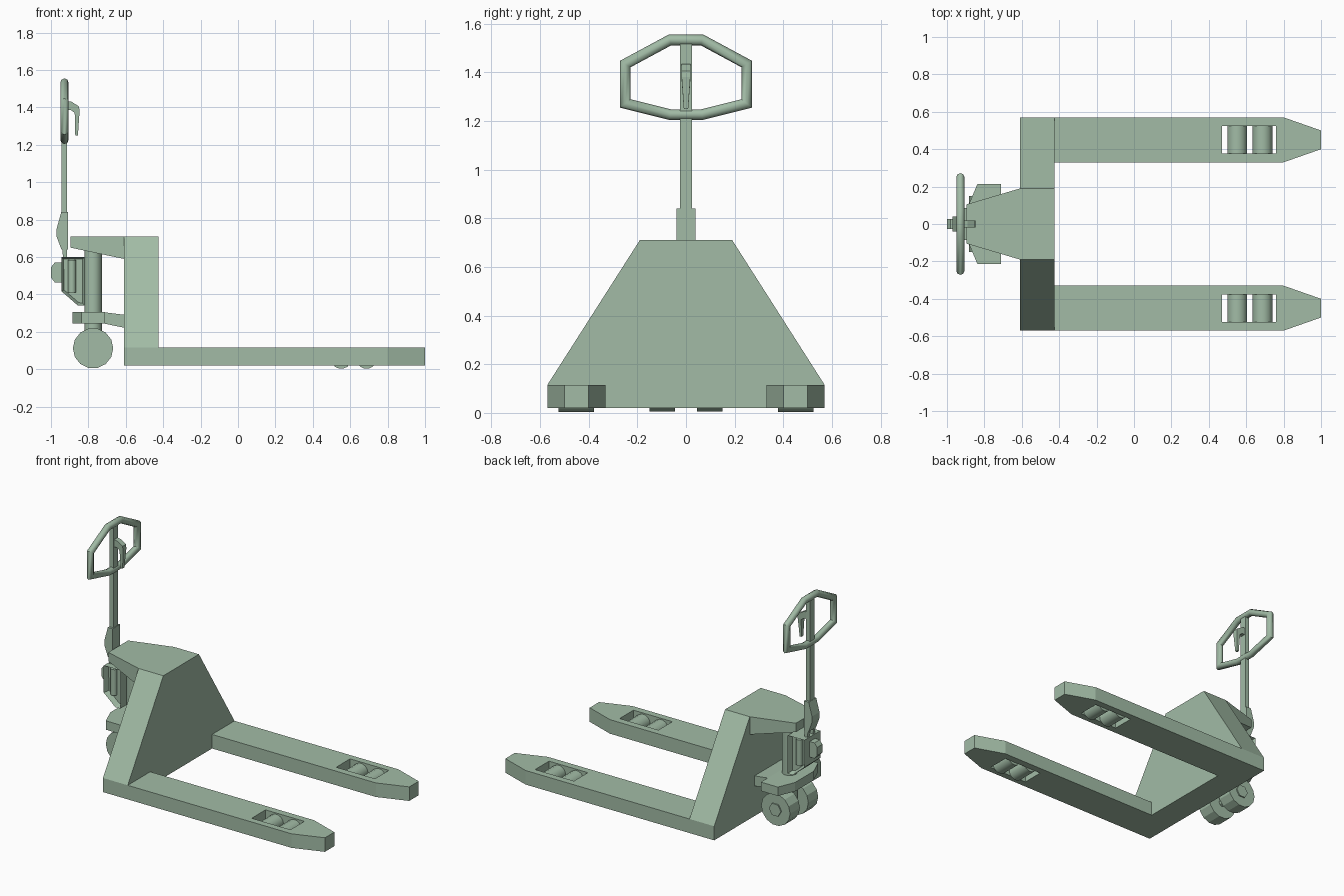
import bpy, bmesh, math
from mathutils import Vector, Matrix

if "Cube" in bpy.data.objects:
    bpy.data.objects.remove(bpy.data.objects["Cube"])

paint = bpy.data.materials.new("sage green")
paint.diffuse_color = (0.36, 0.50, 0.38, 1)
paint.use_nodes = True
paint.node_tree.nodes["Principled BSDF"].inputs["Base Color"].default_value = paint.diffuse_color


def finish(name, bm, smooth=False):
    bmesh.ops.recalc_face_normals(bm, faces=bm.faces)
    me = bpy.data.meshes.new(name)
    bm.to_mesh(me)
    bm.free()
    me.materials.append(paint)
    ob = bpy.data.objects.new(name, me)
    bpy.context.collection.objects.link(ob)
    if smooth:
        bpy.ops.object.select_all(action='DESELECT')
        bpy.context.view_layer.objects.active = ob
        ob.select_set(True)
        bpy.ops.object.shade_smooth_by_angle(angle=math.radians(50))
    return ob


def prism_bm(pts, axis, a, b):
    """Extrude a 2D profile along an axis (x: pts are yz, y: xz, z: xy)."""
    place = {'x': lambda p, t: (t, p[0], p[1]),
             'y': lambda p, t: (p[0], t, p[1]),
             'z': lambda p, t: (p[0], p[1], t)}[axis]
    bm = bmesh.new()
    lo = [bm.verts.new(place(p, a)) for p in pts]
    hi = [bm.verts.new(place(p, b)) for p in pts]
    bm.faces.new(lo)
    bm.faces.new(hi)
    n = len(pts)
    for i in range(n):
        j = (i + 1) % n
        bm.faces.new((lo[i], lo[j], hi[j], hi[i]))
    return bm


def prism(name, pts, axis, a, b):
    return finish(name, prism_bm(pts, axis, a, b))


def rod(name, c, r, a, b, axis, sides, smooth=False):
    pts = [(c[0] + r * math.cos(2 * math.pi * i / sides),
            c[1] + r * math.sin(2 * math.pi * i / sides)) for i in range(sides)]
    return finish(name, prism_bm(pts, axis, a, b), smooth)


def rect(x0, x1, y0, y1):
    return [(x0, y0), (x1, y0), (x1, y1), (x0, y1)]


# Main body: trapezoid block between the forks
prism("body", [(-.57, .02), (.57, .02), (.57, .115), (.19, .71), (-.19, .71), (-.57, .115)],
      'x', -.61, -.425)

# Forks with roller windows, rollers and axles
for s, side in ((1, "left"), (-1, "right")):
    fork = prism("fork_" + side, [(-.43, s * .33), (.8, s * .33), (1, s * .40),
                                  (1, s * .50), (.8, s * .57), (-.43, s * .57)], 'z', .02, .115)
    cutter = prism("window_cutter_" + side, rect(.47, .76, s * .377, s * .525), 'z', -.1, .3)
    cutter.hide_render = True
    cutter.hide_set(True)
    mod = fork.modifiers.new("window", 'BOOLEAN')
    mod.operation = 'DIFFERENCE'
    mod.solver = 'EXACT'
    mod.object = cutter
    for k, x in enumerate((.552, .687)):
        rod(f"fork_roller_{side}_{k}", (x, .055), .053, s * .378, s * .524, 'y', 14, True)

# Top bracket: tapers in plan and gets thinner to the rear
bm = prism_bm([(-.61, -.19), (-.61, .19), (-.895, .105), (-.895, -.105)], 'z', .59, .71)
for v in bm.verts:
    if v.co.x < -.8 and v.co.z < .65:
        v.co.z = .65
finish("top_bracket", bm)

# Lower bracket and steering plate
bm = prism_bm([(-.60, .22), (-.60, .29), (-.72, .305), (-.72, .245)], 'y', -.14, .14)
finish("lower_bracket", bm)
prism("steering_plate", [(-.71, -.215), (-.71, .215), (-.837, .215), (-.885, .1),
                         (-.885, -.1), (-.837, -.215)], 'z', .245, .305)

# Mast column and axle block
rod("mast", (-.775, 0), .047, .12, .66, 'z', 10, True)

# Steering wheels with hexagonal hubs
rod("axle", (-.775, .112), .025, -.12, .12, 'y', 8)
for s, side in ((1, "left"), (-1, "right")):
    rod("wheel_" + side, (-.775, .112), .108, s * .045, s * .15, 'y', 14)
    rod("hub_" + side, (-.775, .112), .045, s * .14, s * .158, 'y', 6)

# Pump housing with recessed sides
bm = prism_bm([(-.944, .6), (-.82, .6), (-.82, .342), (-.858, .342), (-.944, .417)], 'y', -.085, .085)
bmesh.ops.recalc_face_normals(bm, faces=bm.faces)
sides = [f for f in bm.faces if abs(f.normal.y) > .9]
bmesh.ops.inset_individual(bm, faces=sides, thickness=.016, depth=-.035)
finish("pump_housing", bm)
for s in (1, -1):
    rod("pump_cylinder", (-.888, s * .055), .022, .41, .585, 'z', 8, True)

# Pump roller behind the housing
prism("pump_roller", [(-.94, .57), (-.98, .57), (-1, .545), (-1, .49), (-.98, .465), (-.94, .465)],
      'y', -.028, .028)

# Handle socket, fork legs and shaft
prism("handle_socket", [(-.945, .84), (-.91, .84), (-.91, .64), (-.944, .64), (-.97, .71), (-.97, .75)],
      'y', -.04, .04)
for s in (1, -1):
    prism("handle_leg", [(-.94, .65), (-.913, .65), (-.913, .59), (-.935, .59)], 'y', s * .02, s * .04)
prism("handle_shaft", rect(-.943, -.913, -.024, .024), 'z', .8, 1.54)

# Handle loop: mitred tube around an eight-cornered path
path = [(.066, 1.533), (.25, 1.434), (.25, 1.272), (.066, 1.226)]
path += [(-y, z) for y, z in reversed(path)]
path = [Vector((-.928, y, z)) for y, z in path]
bm = bmesh.new()
rings, n, r, seg = [], len(path), .022, 8
for i, p in enumerate(path):
    d0 = (p - path[i - 1]).normalized()
    d1 = (path[(i + 1) % n] - p).normalized()
    tangent = (d0 + d1).normalized()
    out = tangent.cross(Vector((1, 0, 0)))
    k = r / max(.5, tangent.dot(d1))
    rings.append([bm.verts.new(p + Vector((r, 0, 0)) * math.cos(2 * math.pi * j / seg)
                               + out * k * math.sin(2 * math.pi * j / seg)) for j in range(seg)])
for i in range(n):
    a, b = rings[i], rings[(i + 1) % n]
    for j in range(seg):
        m = (j + 1) % seg
        bm.faces.new((a[j], a[m], b[m], b[j]))
finish("handle_loop", bm, True)

# Release lever: narrows toward the lower tip
bm = prism_bm([(-.92, 1.435), (-.89, 1.43), (-.85, 1.405), (-.847, 1.38), (-.856, 1.25),
               (-.87, 1.25), (-.873, 1.37), (-.892, 1.385), (-.92, 1.385)], 'y', -.018, .018)
for v in bm.verts:
    if v.co.z < 1.3:
        v.co.y *= .5
finish("release_lever", bm)
